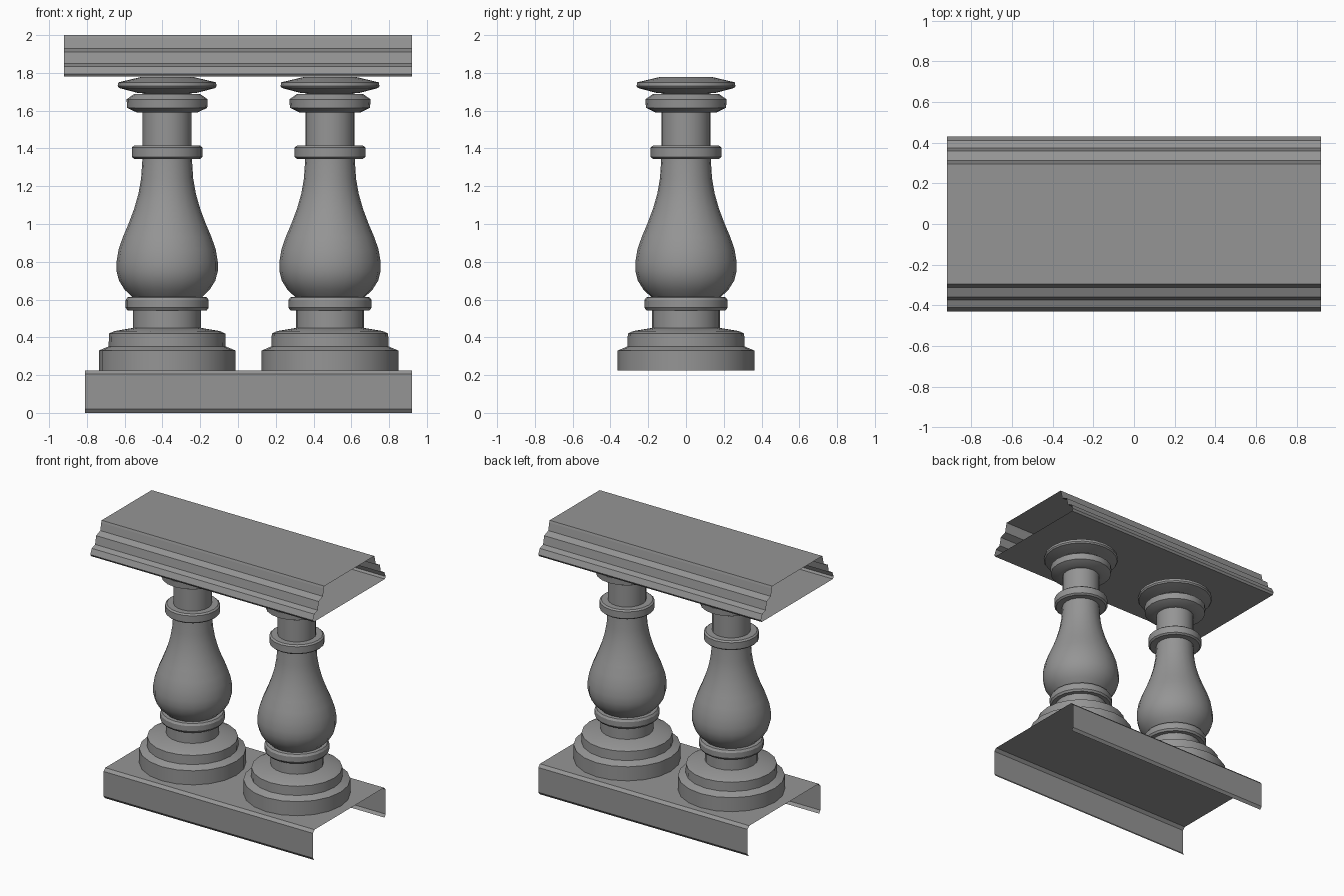
import bpy
import math

if "Cube" in bpy.data.objects:
    bpy.data.objects.remove(bpy.data.objects["Cube"], do_unlink=True)

SIDES = 20

stone = bpy.data.materials.new("grey stone")
stone.use_nodes = True
GREY = (0.3, 0.3, 0.3, 1)
stone.diffuse_color = GREY
stone.node_tree.nodes["Principled BSDF"].inputs["Base Color"].default_value = GREY


def make_object(name, verts, faces, smooth=False):
    mesh = bpy.data.meshes.new(name)
    mesh.from_pydata(verts, [], faces)
    mesh.materials.append(stone)
    obj = bpy.data.objects.new(name, mesh)
    bpy.context.collection.objects.link(obj)
    if smooth:
        bpy.ops.object.select_all(action="DESELECT")
        obj.select_set(True)
        bpy.context.view_layer.objects.active = obj
        bpy.ops.object.shade_smooth_by_angle(angle=math.radians(28))
    return obj


def extrude_rail(name, half, x0, x1, closed):
    """Mirror a (y, z) half profile and sweep it along x, with open ends."""
    profile = [(-y, z) for y, z in reversed(half)] + half
    n = len(profile)
    verts = [(x, y, z) for x in (x0, x1) for y, z in profile]
    spans = n if closed else n - 1
    faces = [(i, n + i, n + (i + 1) % n, (i + 1) % n) for i in range(spans)]
    return make_object(name, verts, faces)


def lathe(name, profile, cx):
    """Spin an (r, z) profile around a vertical axis at x = cx."""
    verts = []
    for r, z in profile:
        for k in range(SIDES):
            a = math.tau * k / SIDES
            verts.append((cx + r * math.cos(a), r * math.sin(a), z))
    faces = []
    for j in range(len(profile) - 1):
        for k in range(SIDES):
            m = (k + 1) % SIDES
            a, b = j * SIDES, (j + 1) * SIDES
            faces.append((a + k, a + m, b + m, b + k))
    return make_object(name, verts, faces, smooth=True)


# Stepped handrail, a hollow sleeve with a flat underside
handrail = [(0.295, 2.0), (0.30, 1.985), (0.312, 1.93), (0.36, 1.91),
            (0.373, 1.85), (0.412, 1.835), (0.43, 1.795), (0.42, 1.78)]
extrude_rail("handrail", handrail, -0.92, 0.92, closed=True)

# Bottom rail, a channel open underneath
plinth = [(0.41, 0.225), (0.43, 0.205), (0.43, 0.02), (0.415, 0.0)]
extrude_rail("bottom_rail", plinth, -0.81, 0.92, closed=False)

# Turned baluster outline: foot, lower ring, vase, collar, neck, capital
foot = [(0.362, 0.225), (0.362, 0.33), (0.31, 0.352), (0.308, 0.42),
        (0.28, 0.433), (0.18, 0.45), (0.18, 0.543)]
lower_ring = [(0.21, 0.543), (0.22, 0.557), (0.22, 0.597), (0.21, 0.612)]
vase = [(0.185, 0.614), (0.225, 0.652), (0.255, 0.70), (0.268, 0.75),
        (0.268, 0.80), (0.257, 0.865), (0.235, 0.93), (0.205, 1.0),
        (0.175, 1.08), (0.152, 1.16), (0.138, 1.24), (0.131, 1.345)]
collar = [(0.175, 1.345), (0.187, 1.355), (0.187, 1.405), (0.175, 1.415)]
neck = [(0.13, 1.415), (0.13, 1.59)]
upper_ring = [(0.16, 1.59), (0.212, 1.615), (0.215, 1.66), (0.175, 1.688)]
capital = [(0.11, 1.69), (0.16, 1.695), (0.255, 1.72), (0.262, 1.73),
           (0.258, 1.75), (0.135, 1.779)]
outline = foot + lower_ring + vase + collar + neck + upper_ring + capital

for name, cx in (("right_baluster", -0.375), ("left_baluster", 0.487)):
    lathe(name, outline, cx)
